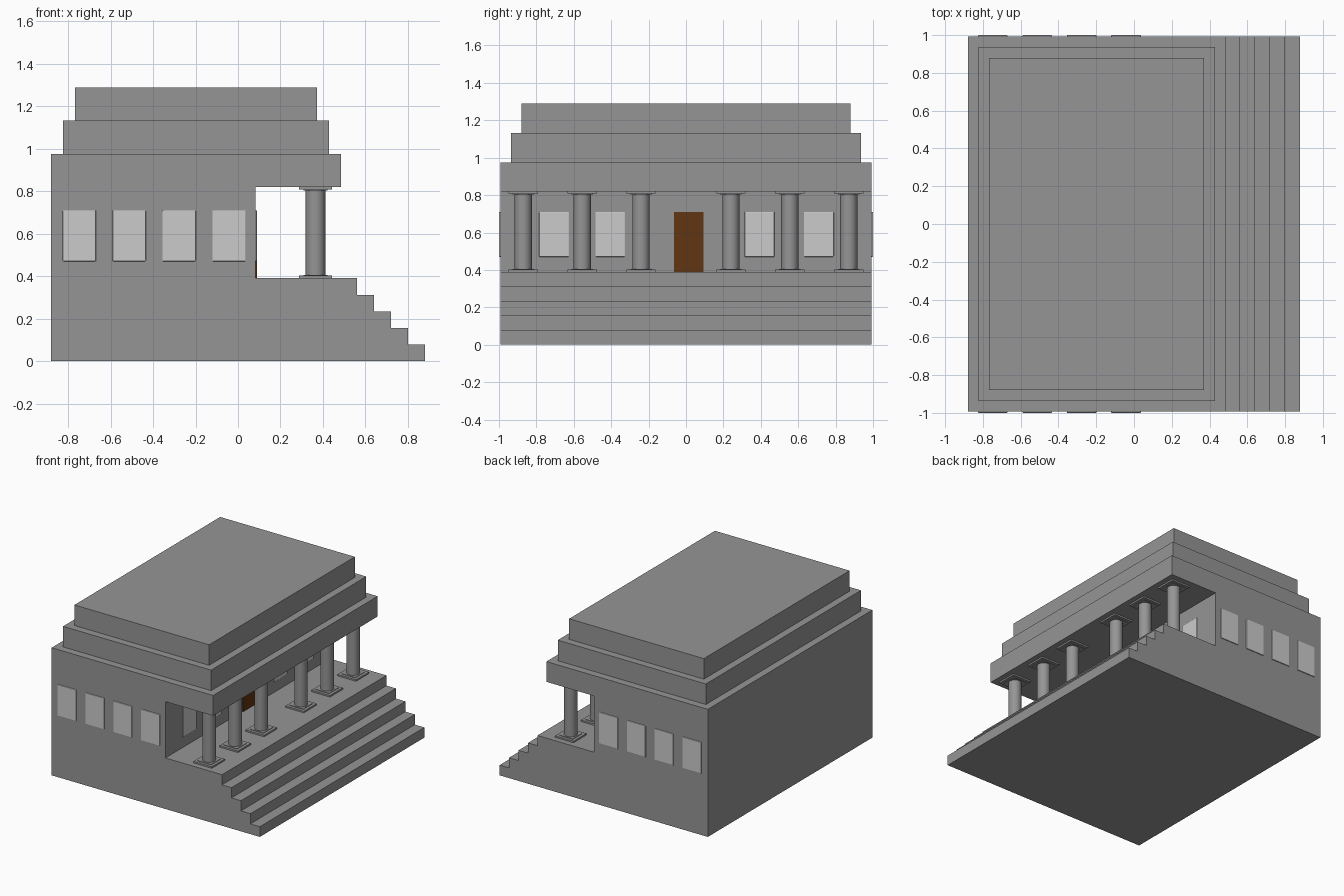
import bpy, bmesh
from mathutils import Matrix, Vector

if "Cube" in bpy.data.objects:
    bpy.data.objects.remove(bpy.data.objects["Cube"])


def material(name, color):
    m = bpy.data.materials.new(name)
    m.diffuse_color = (*color, 1)
    m.use_nodes = True
    m.node_tree.nodes["Principled BSDF"].inputs["Base Color"].default_value = m.diffuse_color
    return m


STONE = material("stone", (0.3, 0.3, 0.3))
GLASS = material("glass", (0.8, 0.8, 0.8))
WOOD = material("wood", (0.12, 0.035, 0.006))


def finish(name, bm, mat):
    bmesh.ops.recalc_face_normals(bm, faces=bm.faces)
    me = bpy.data.meshes.new(name)
    bm.to_mesh(me)
    bm.free()
    ob = bpy.data.objects.new(name, me)
    bpy.context.collection.objects.link(ob)
    me.materials.append(mat)
    return ob


def box(name, lo, hi, mat, bevel=0.0):
    lo, hi = Vector(lo), Vector(hi)
    bm = bmesh.new()
    bmesh.ops.create_cube(bm, size=1, matrix=Matrix.Translation((lo + hi) / 2)
                          @ Matrix.Diagonal((*(hi - lo), 1)))
    if bevel:
        bmesh.ops.bevel(bm, geom=bm.edges[:], offset=bevel, segments=2,
                        profile=0.5, affect='EDGES')
    return finish(name, bm, mat)


HALF = 0.993              # half width of the building
FLOOR, EAVE, ROOF = 0.39, 0.82, 0.975
WALL = 0.082              # wall behind the porch

# Building: side profile with steps and porch, extruded along y
profile = [(-0.88, 0)]
for i in range(5):
    x = 0.88 - 0.08 * i
    profile += [(x, FLOOR / 5 * i), (x, FLOOR / 5 * (i + 1))]
profile += [(WALL, FLOOR), (WALL, EAVE), (0.485, EAVE), (0.485, ROOF), (-0.88, ROOF)]
bm = bmesh.new()
side = bm.faces.new([bm.verts.new((x, -HALF, z)) for x, z in profile])
ext = bmesh.ops.extrude_face_region(bm, geom=[side], use_keep_orig=True)
moved = [g for g in ext["geom"] if isinstance(g, bmesh.types.BMVert)]
bmesh.ops.translate(bm, verts=moved, vec=(0, 2 * HALF, 0))
bmesh.ops.recalc_face_normals(bm, faces=bm.faces)

# Two stepped roof tiers
for rise in (0.157, 0.157):
    top = max(bm.faces, key=lambda f: f.calc_center_median().z)
    bmesh.ops.inset_region(bm, faces=[top], thickness=0.08)
    top_up = bmesh.ops.extrude_discrete_faces(bm, faces=[top])["faces"][0]
    bmesh.ops.translate(bm, verts=top_up.verts, vec=(0, 0, rise))
finish("building", bm, STONE)

# Porch columns with stepped plates at foot and head
CX, T = 0.365, 0.016


def plate(name, y, z, way):
    bm = bmesh.new()
    for half, t in ((0.078, T * 0.75), (0.057, T)):
        bmesh.ops.create_cube(bm, size=1, matrix=Matrix.Translation((CX, y, z + way * t / 2))
                              @ Matrix.Diagonal((2 * half, 2 * half, t, 1)))
    finish(name, bm, STONE)


for ay in (0.24, 0.555, 0.87):
    for y in (-ay, ay):
        bpy.ops.mesh.primitive_cylinder_add(vertices=32, radius=0.046, depth=EAVE - FLOOR,
                                            location=(CX, y, (EAVE + FLOOR) / 2))
        shaft = bpy.context.object
        shaft.name = "column"
        shaft.data.materials.append(STONE)
        bpy.ops.object.shade_smooth_by_angle()
        plate("column_base", y, FLOOR, 1)
        plate("column_cap", y, EAVE, -1)

# Side windows, four per side
for i in range(4):
    x = -0.826 + 0.235 * i
    for s in (-1, 1):
        ys = sorted((s * (HALF - 0.01), s * 1.0))
        box("side_window", (x, ys[0], 0.47), (x + 0.157, ys[1], 0.71), GLASS, 0.004)

# Front windows and door on the porch wall
for y in (-0.785, -0.485, 0.313, 0.63):
    box("porch_window", (WALL - 0.01, y, 0.47), (WALL + 0.007, y + 0.16, 0.71), GLASS, 0.004)
box("door", (WALL - 0.01, -0.065, FLOOR), (WALL + 0.007, 0.094, 0.71), WOOD)
